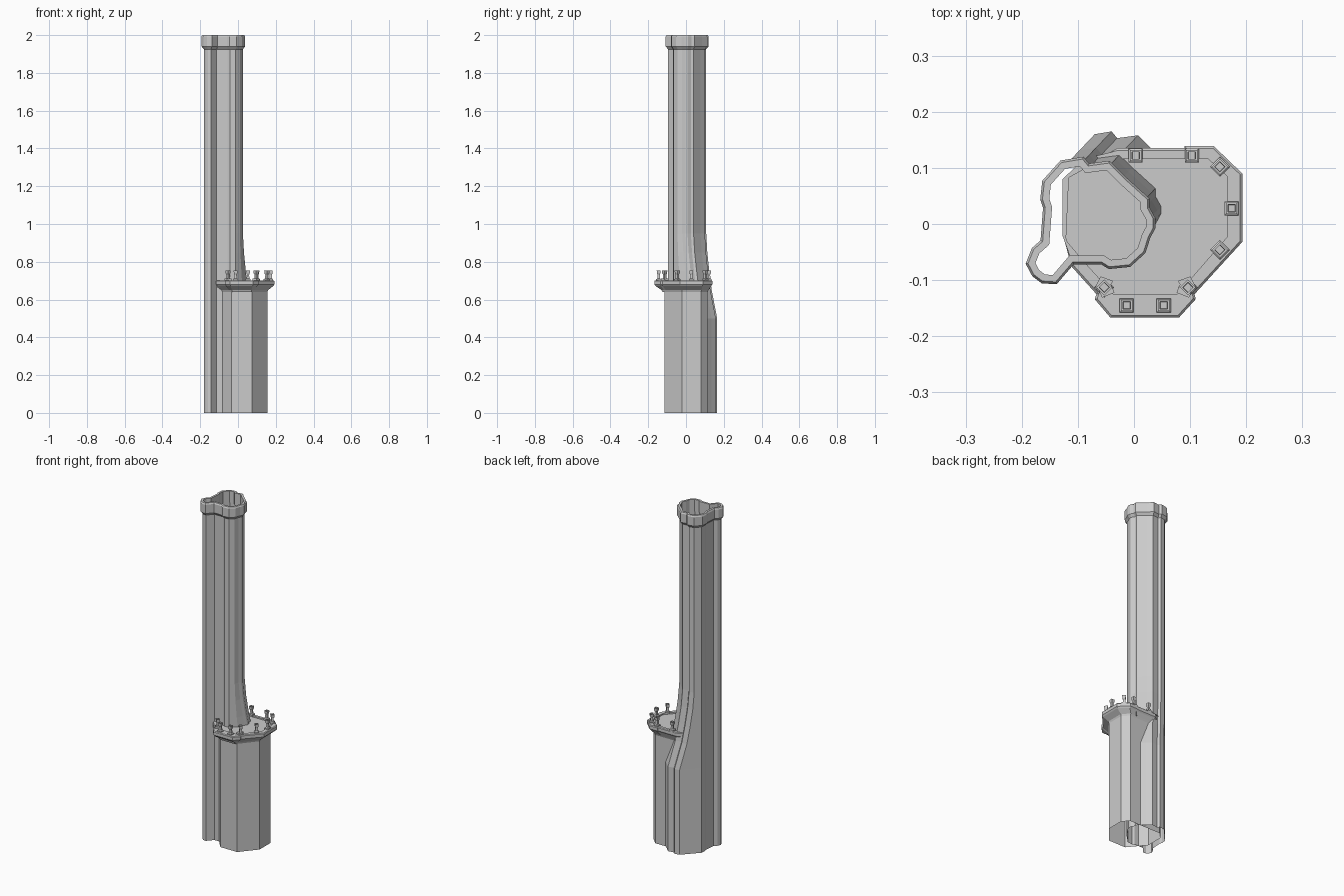
import bpy, bmesh, math
from mathutils import Vector

if "Cube" in bpy.data.objects:
    bpy.data.objects.remove(bpy.data.objects["Cube"], do_unlink=True)

stone = bpy.data.materials.new("grey stone")
stone.use_nodes = True
GREY = (0.6, 0.6, 0.6, 1)
stone.diffuse_color = GREY
stone.node_tree.nodes["Principled BSDF"].inputs["Base Color"].default_value = GREY


def loft(name, rings, cap_start=False, cap_end=False, material=stone):
    """Skin a list of equal-length rings of 3D points."""
    bm = bmesh.new()
    loops = [[bm.verts.new(p) for p in ring] for ring in rings]
    for a, b in zip(loops, loops[1:]):
        n = len(a)
        for i in range(n):
            j = (i + 1) % n
            bm.faces.new((a[i], a[j], b[j], b[i]))
    if cap_start:
        bm.faces.new(loops[0][::-1])
    if cap_end:
        bm.faces.new(loops[-1])
    mesh = bpy.data.meshes.new(name)
    bm.to_mesh(mesh)
    bm.free()
    mesh.materials.append(material)
    obj = bpy.data.objects.new(name, mesh)
    bpy.context.collection.objects.link(obj)
    return obj


def at(outline, z):
    return [(p[0], p[1], z) for p in outline]


def offset(outline, d):
    """Move a counter-clockwise outline outwards by d, with mitred corners."""
    pts = [Vector(p[:2]) for p in outline]
    out = []
    for i, p in enumerate(pts):
        e1 = (p - pts[i - 1]).normalized()
        e2 = (pts[(i + 1) % len(pts)] - p).normalized()
        n1, n2 = Vector((e1.y, -e1.x)), Vector((e2.y, -e2.x))
        out.append(p + (n1 + n2) * d / max(0.6, 1 + n1.dot(n2)))
    return out


# Tall hollow shaft: three-lobed section, third value is how far the foot spreads
SHAFT = [
    (-.18, -.07, 0), (-.172, -.085, 0), (-.16, -.094, 0), (-.143, -.095, 0),
    (-.113, -.06, 0), (-.055, -.06, 0), (-.042, -.068, 0), (-.012, -.065, 0),
    (.01, -.045, .5), (.018, -.02, 1), (.026, -.005, 1), (.026, .008, 1),
    (.016, .026, 1), (.016, .04, 1), (-.025, .077, 1), (-.048, .1, 1),
    (-.085, .095, 1), (-.095, .107, 1), (-.125, .102, 1), (-.152, .072, 0),
    (-.155, .045, 0), (-.15, .03, 0), (-.155, -.035, 0), (-.172, -.05, 0)]
SPREAD = [(0, 1), (.5, 1), (.65, .5), (.75, .28), (.85, .1), (.95, 0), (1.93, 0)]
loft("tower_shaft", [[(x + .055 * w * s, y + .058 * w * s, z) for x, y, w in SHAFT]
                     for z, s in SPREAD])

# Thickened rim around the open top
rim, lip, bore = offset(SHAFT, .012), offset(SHAFT, .008), offset(SHAFT, -.004)
loft("tower_rim", [at(SHAFT, 1.925), at(rim, 1.94), at(rim, 1.992),
                   at(lip, 2), at(bore, 2), at(bore, 1.93)])

# Eight-sided lower turret, open below
half = [(.055, -.115), (.135, -.02), (.135, .08), (.1, .115)]
BODY = [(.02 + x, y) for x, y in half] + [(.02 - x, y) for x, y in half[::-1]]
body = loft("turret_body", [at(BODY, 0), at(BODY, .66)], True, True)

# Pointed window pocket in the front wall
ARCH = [(-.027, .54), (.027, .54), (.027, .585), (.018, .61), (0, .63),
        (-.018, .61), (-.027, .585)]
cutter = loft("window_cutter", [[(.018 + x, y, z) for x, z in ARCH]
                                for y in (-.14, -.097)], True, True)
cutter.hide_render = True
cut = body.modifiers.new("window", "BOOLEAN")
cut.operation = "DIFFERENCE"
cut.solver = "EXACT"
cut.object = cutter
bpy.context.view_layer.objects.active = body
bpy.ops.object.modifier_apply(modifier=cut.name)
bpy.data.objects.remove(cutter, do_unlink=True)
bm = bmesh.new()
bm.from_mesh(body.data)
ends = [f for f in bm.faces if abs(f.normal.z) > .99
        and (f.calc_center_median().z < .01 or f.calc_center_median().z > .65)]
bmesh.ops.delete(bm, geom=ends, context="FACES")
bm.to_mesh(body.data)
bm.free()

# Overhanging balcony with a projecting front bay: (outer edge, wall below, floor edge)
BALCONY = [
    ((-.042, -.167), (-.03, -.125), (-.035, -.125)),
    ((.08, -.167), (.07, -.125), (.075, -.125)),
    ((.11, -.134), (.077, -.115), (.085, -.122)),
    ((.108, -.125), (.085, -.105), (.092, -.108)),
    ((.193, -.032), (.155, -.02), (.167, -.022)),
    ((.193, .09), (.155, .08), (.167, .084)),
    ((.142, .139), (.12, .115), (.132, .116)),
    ((.09, .139), (.085, .115), (.088, .116)),
    ((.09, .135), (.08, .115), (.084, .116)),
    ((-.03, .135), (-.03, .115), (-.09, .116)),
    ((-.12, .085), (-.115, .08), (-.127, .08)),
    ((-.125, -.025), (-.115, -.02), (-.127, -.022)),
    ((-.112, -.075), (-.085, -.056), (-.09, -.066)),
    ((-.067, -.125), (-.045, -.105), (-.052, -.108)),
    ((-.07, -.134), (-.037, -.115), (-.045, -.122))]
outer, wall, edge = ([row[k] for row in BALCONY] for k in range(3))
loft("balcony", [at(wall, .64), at(offset(wall, .004), .65),
                 at(offset(outer, -.006), .672), at(outer, .68), at(outer, .698),
                 at(offset(outer, -.004), .702), at(edge, .702), at(edge, .694)],
     cap_end=True)


# Railing posts: square foot, slim stem, flared hollow head
def square(x, y, z, size, turn):
    r = size / math.sqrt(2)
    return [(x + r * math.cos(turn + math.pi * (k + .5) / 2),
             y + r * math.sin(turn + math.pi * (k + .5) / 2), z) for k in range(4)]


PROFILE = [(.025, .698), (.025, .708), (.014, .712), (.012, .732),
           (.018, .738), (.02, .753), (.013, .753), (.012, .742)]
POSTS = [(.003, .122, 0), (.103, .122, 0), (.153, .102, 1), (.174, .028, 0),
         (.153, -.046, 1), (.053, -.145, 0), (-.013, -.145, 0),
         (.096, -.113, 1), (-.053, -.113, 1)]
for x, y, diagonal in POSTS:
    loft("railing_post", [square(x, y, z, s, diagonal * math.pi / 4)
                          for s, z in PROFILE], cap_end=True)

# Five-sided plinths where the front bay meets the main balcony
PLINTH = [(-.012, -.016), (.012, -.016), (.012, 0), (.018, .004), (0, .02), (-.018, .004),
          (-.012, 0)]
for name, cx, side in (("left_plinth", .093, 1), ("right_plinth", -.052, -1)):
    turn = -side * math.radians(22)
    c, s = math.cos(turn), math.sin(turn)
    spot = [(cx + x * c - y * s, -.112 + x * s + y * c) for x, y in PLINTH]
    loft(name, [at(spot, .69), at(spot, .712)], cap_end=True)
